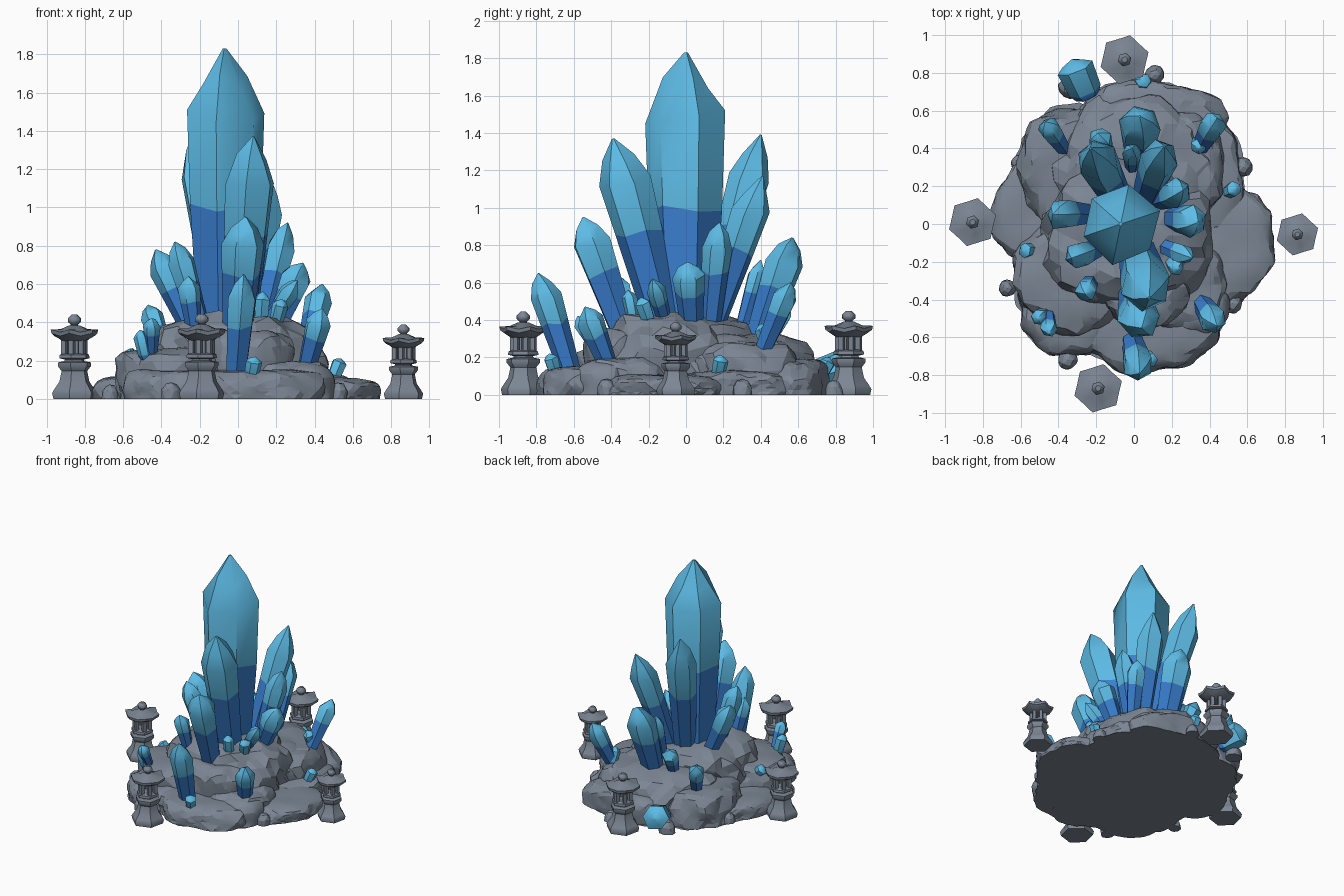
import bpy, bmesh, math, random
from mathutils import Vector, noise

random.seed(7)
if "Cube" in bpy.data.objects:
    bpy.data.objects.remove(bpy.data.objects["Cube"], do_unlink=True)


def material(name, rgb):
    m = bpy.data.materials.new(name)
    m.use_nodes = True
    m.diffuse_color = (*rgb, 1)
    bsdf = m.node_tree.nodes["Principled BSDF"]
    bsdf.inputs["Base Color"].default_value = (*rgb, 1)
    bsdf.inputs["Roughness"].default_value = 0.8
    return m


ROCK = material("rock grey", (0.2, 0.24, 0.295))
CYAN = material("crystal light blue", (0.11, 0.5, 0.79))
BLUE = material("crystal deep blue", (0.042, 0.215, 0.64))


def finish(name, bm, mats, smooth):
    bmesh.ops.recalc_face_normals(bm, faces=bm.faces)
    me = bpy.data.meshes.new(name)
    bm.to_mesh(me)
    bm.free()
    for m in mats:
        me.materials.append(m)
    ob = bpy.data.objects.new(name, me)
    bpy.context.collection.objects.link(ob)
    bpy.ops.object.select_all(action="DESELECT")
    ob.select_set(True)
    bpy.context.view_layer.objects.active = ob
    bpy.ops.object.shade_smooth_by_angle(angle=math.radians(smooth))


def loft(bm, rings):
    """Skin rings of points, cap both ends, return the bands of faces."""
    loops = [[bm.verts.new(p) for p in ring] for ring in rings]
    bands = []
    for a, b in zip(loops, loops[1:]):
        n = len(a)
        bands.append([bm.faces.new((a[i], a[(i + 1) % n], b[(i + 1) % n], b[i])) for i in range(n)])
    bm.faces.new(loops[0][::-1])
    bm.faces.new(loops[-1])
    return bands


# Crystals: tapered hexagonal shafts, deep blue below and light blue above
def crystal(name, base, tip, r, split=0.5, profile=((0.76, 1.03), (0.89, 0.64))):
    base, tip = Vector(base), Vector(tip)
    axis = tip - base
    turn = axis.to_track_quat("Z", "Y")
    spin = random.uniform(0, 1)
    rough = [random.uniform(0.92, 1.06) for _ in range(6)]
    rings = []
    for k, (t, s) in enumerate([(-0.08, 0.68), (split, 0.92), *profile, (1, 0.05)]):
        ring = []
        for i in range(6):
            a = spin + i * math.pi / 3
            wobble = random.uniform(-0.03, 0.03) if 0 < k < 4 else 0
            local = Vector((math.cos(a), math.sin(a), 0)) * (r * s * rough[i])
            ring.append(base + axis * (t + wobble) + turn @ local)
        rings.append(ring)
    bm = bmesh.new()
    bands = loft(bm, rings)
    for f in bands[0]:
        f.material_index = 1
    finish(name, bm, [CYAN, BLUE], 40)


crystal("main_crystal", (-0.07, 0, 0.38), (-0.07, 0, 1.83), 0.22, 0.44, ((0.76, 1.0), (0.88, 0.57)))
LARGE = [
    ((0.01, -0.12, 0.38), (0.08, -0.39, 1.37), 0.135),
    ((0.0, -0.34, 0.36), (0.04, -0.55, 0.95), 0.112),
    ((-0.01, -0.62, 0.12), (0.03, -0.79, 0.65), 0.083),
    ((-0.08, 0.12, 0.38), (-0.23, 0.4, 1.39), 0.112),
    ((0.06, 0.14, 0.38), (0.16, 0.41, 1.17), 0.105),
    ((0.02, 0.38, 0.28), (0.03, 0.57, 0.84), 0.108),
    ((0.13, 0.13, 0.38), (0.26, 0.18, 0.92), 0.082),
    ((0.2, 0.03, 0.38), (0.34, 0.01, 0.71), 0.085),
    ((-0.25, 0.05, 0.38), (-0.43, 0.05, 0.78), 0.08),
    ((-0.2, -0.13, 0.38), (-0.33, -0.18, 0.82), 0.073),
]
MEDIUM = [
    ((0.36, 0.42, 0.26), (0.44, 0.56, 0.6), 0.07),
    ((0.36, -0.42, 0.17), (0.44, -0.54, 0.47), 0.07),
    ((-0.23, -0.31, 0.38), (-0.26, -0.37, 0.64), 0.058),
    ((0.14, -0.11, 0.38), (0.31, -0.18, 0.62), 0.052),
    ((-0.15, 0.37, 0.3), (-0.19, 0.48, 0.52), 0.062),
    ((-0.01, 0.3, 0.38), (-0.01, 0.4, 0.72), 0.05),
    ((-0.38, 0.41, 0.24), (-0.47, 0.54, 0.49), 0.062),
    ((-0.45, -0.49, 0.26), (-0.45, -0.58, 0.42), 0.045),
    ((-0.25, 0.69, 0.1), (-0.33, 0.87, 0.16), 0.095, 0.1),
]
for i, c in enumerate(LARGE):
    crystal(f"large_crystal_{i + 1}", *c)
for i, c in enumerate(MEDIUM):
    crystal(f"medium_crystal_{i + 1}", *c)

# Small stubs: foot, lean in x and y, height
STUBS = [
    (0.5, 0.17, 0.11, 0.04, 0.02, 0.1), (-0.54, -0.14, 0.2, -0.05, 0, 0.05),
    (-0.48, -0.48, 0.22, -0.03, -0.02, 0.14), (0.35, 0.44, 0.26, -0.01, -0.04, 0.12),
    (0.12, -0.28, 0.4, 0.01, -0.03, 0.16), (0.2, -0.2, 0.4, 0.03, -0.04, 0.12),
    (0.05, 0.72, 0.1, 0, 0.05, 0.1), (0.07, -0.7, 0.12, 0.02, -0.03, 0.1),
]
for i, (x, y, z, dx, dy, h) in enumerate(STUBS):
    crystal(f"small_crystal_{i + 1}", (x, y, z), (x + dx, y + dy, z + h), 0.042, 0.1)


# Rock: flat-topped craggy boulders cut off at the ground
def boulder(name, x, y, rx, ry, top, power=5, rough=0.075, detail=4):
    bm = bmesh.new()
    bmesh.ops.create_icosphere(bm, subdivisions=detail, radius=1)
    seed = Vector((x * 5, y * 5, top * 9))
    for v in bm.verts:
        d = v.co.copy()
        d /= (math.hypot(d.x, d.y) ** power + abs(d.z) ** power) ** (1 / power)
        p = Vector((x + d.x * rx, y + d.y * ry, d.z * top))
        lump = noise.noise(p * 5 + seed) + 0.6 * noise.noise(p * 13 + seed)
        grow = 1 + rough * 2 * lump
        p.x = x + (p.x - x) * grow
        p.y = y + (p.y - y) * grow
        p.z = max(0, p.z * (1 + rough * lump))
        v.co = p
    bmesh.ops.dissolve_degenerate(bm, edges=bm.edges, dist=0.0005)
    finish(name, bm, [ROCK], 16)


BOULDERS = [
    (-0.02, -0.06, 0.45, 0.41, 0.43), (0.0, 0.27, 0.44, 0.41, 0.32),
    (-0.34, -0.28, 0.29, 0.33, 0.26), (0.24, -0.32, 0.25, 0.27, 0.2),
    (0.25, 0.3, 0.23, 0.3, 0.28), (-0.33, 0.3, 0.29, 0.33, 0.24),
    (0.05, -0.53, 0.38, 0.25, 0.15), (0.44, -0.12, 0.3, 0.33, 0.11),
    (-0.49, 0.05, 0.26, 0.28, 0.12), (0.08, 0.56, 0.38, 0.2, 0.19),
    (0.34, -0.43, 0.16, 0.17, 0.18), (-0.35, -0.5, 0.24, 0.2, 0.15),
    (0.06, -0.36, 0.24, 0.18, 0.36), (0.32, 0.24, 0.28, 0.33, 0.13),
]
for i, b in enumerate(BOULDERS):
    boulder(f"rock_mass_{i + 1}", *b)
PEBBLES = [
    (-0.67, -0.34, 0.05), (0.52, -0.42, 0.05), (0.11, 0.79, 0.05), (-0.34, 0.72, 0.06),
    (0.24, -0.69, 0.05), (-0.35, -0.72, 0.05), (0.58, 0.3, 0.05), (-0.6, 0.32, 0.05),
    (0.4, 0.58, 0.06),
]
for i, (x, y, r) in enumerate(PEBBLES):
    boulder(f"pebble_{i + 1}", x, y, r, r, r * 1.6, 2.5, 0.14, 2)


# Stone lanterns: lathed foot, open lamp chamber, upturned roof and finial
def ring(x, y, r, z, s, n=6, dip=0.0, pinch=0.0):
    out = []
    for i in range(n):
        a = math.tau * i / n + 0.3
        rr = r * (1 - pinch * (i % 2)) * s
        out.append((x + rr * math.cos(a), y + rr * math.sin(a), (z - dip * (i % 2)) * s))
    return out


def lathe(name, x, y, s, profile, n=6):
    bm = bmesh.new()
    loft(bm, [ring(x, y, r, z, s, n) for r, z in profile])
    finish(name, bm, [ROCK], 45)


FOOT = [(0.115, 0), (0.122, 0.03), (0.11, 0.05), (0.082, 0.09), (0.07, 0.145),
        (0.09, 0.17), (0.09, 0.19), (0.055, 0.197), (0.052, 0.205), (0.083, 0.212),
        (0.08, 0.23), (0.06, 0.238)]
FINIAL = [(0.022, 0.37), (0.02, 0.388), (0.036, 0.402), (0.036, 0.42), (0.016, 0.44)]


def lantern(side, x, y, s):
    lathe(side + "_lantern_foot", x, y, s, FOOT)
    for i, (px, py, _) in enumerate(ring(x, y, 0.054, 0, s)):
        lathe(f"{side}_lantern_post_{i + 1}", px, py, s, [(0.019, 0.23), (0.019, 0.315)], 4)
    bm = bmesh.new()
    loft(bm, [ring(x, y, 0.066, 0.302, s, 12, 0, 0.13),
              ring(x, y, 0.126, 0.342, s, 12, 0.014, 0.14),
              ring(x, y, 0.13, 0.362, s, 12, 0.014, 0.14),
              ring(x, y, 0.075, 0.364, s, 12, 0.003, 0.1),
              ring(x, y, 0.028, 0.384, s, 12)])
    finish(side + "_lantern_roof", bm, [ROCK], 40)
    lathe(side + "_lantern_finial", x, y, s, FINIAL)


lantern("right", -0.855, 0.01, 1.0)
lantern("left", 0.865, -0.055, 0.88)
lantern("back", -0.05, 0.87, 1.02)
lantern("front", -0.19, -0.87, 1.01)
